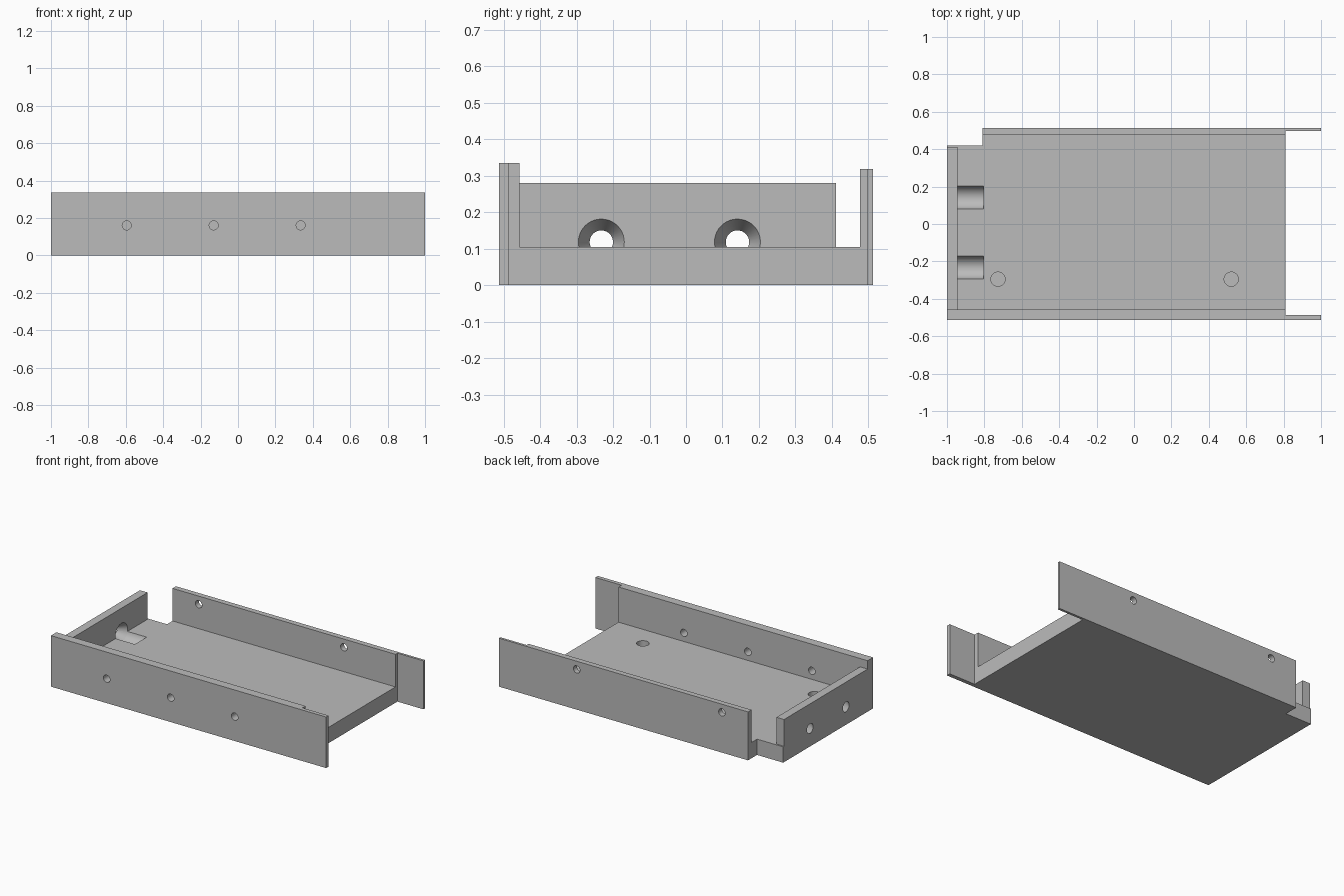
import bpy
import bmesh
import math
from mathutils import Matrix, Vector

if "Cube" in bpy.data.objects:
    bpy.data.objects.remove(bpy.data.objects["Cube"])

grey = bpy.data.materials.new("plain grey")
grey.use_nodes = True
grey.diffuse_color = (0.5, 0.5, 0.5, 1)
grey.node_tree.nodes["Principled BSDF"].inputs["Base Color"].default_value = (0.5, 0.5, 0.5, 1)


def add_object(name, bm):
    bmesh.ops.recalc_face_normals(bm, faces=bm.faces)
    mesh = bpy.data.meshes.new(name)
    bm.to_mesh(mesh)
    bm.free()
    mesh.materials.append(grey)
    obj = bpy.data.objects.new(name, mesh)
    bpy.context.collection.objects.link(obj)
    return obj


def prism(name, outline, bottom, top):
    """Plan outline raised from bottom to top."""
    bm = bmesh.new()
    face = bm.faces.new([bm.verts.new((x, y, bottom)) for x, y in outline])
    grown = bmesh.ops.extrude_face_region(bm, geom=[face])["geom"]
    rise = [v for v in grown if isinstance(v, bmesh.types.BMVert)]
    bmesh.ops.translate(bm, verts=rise, vec=(0, 0, top - bottom))
    return add_object(name, bm)


def round_cutter(name, origin, axis, profile, sides=40):
    """Closed turned shape; profile holds (distance along axis, radius)."""
    bm = bmesh.new()
    turn = Vector((0, 0, 1)).rotation_difference(Vector(axis)).to_matrix()
    rings = []
    for along, radius in profile:
        ring = []
        for i in range(sides):
            a = math.tau * i / sides
            p = Vector((radius * math.cos(a), radius * math.sin(a), along))
            ring.append(bm.verts.new(Vector(origin) + turn @ p))
        rings.append(ring)
    for low, high in zip(rings, rings[1:]):
        for i in range(sides):
            j = (i + 1) % sides
            bm.faces.new((low[i], low[j], high[j], high[i]))
    bm.faces.new(rings[0])
    bm.faces.new(rings[-1])
    cutter = add_object(name, bm)
    cutter.hide_render = True
    return cutter


def cut(obj, cutters):
    for cutter in cutters:
        mod = obj.modifiers.new("hole", "BOOLEAN")
        mod.operation = "DIFFERENCE"
        mod.solver = "EXACT"
        mod.object = cutter
    graph = bpy.context.evaluated_depsgraph_get()
    mesh = bpy.data.meshes.new_from_object(obj.evaluated_get(graph))
    obj.modifiers.clear()
    obj.data = mesh


# Main dimensions
half_depth = 0.513
front_in, back_in = -0.456, 0.477
floor_top = 0.104
floor_end = 0.81

# Walls, each with a thin tab past the floor's open end
front_wall = prism("front_wall", [
    (-1, -half_depth), (1, -half_depth), (1, -0.487),
    (floor_end, -0.487), (floor_end, front_in), (-1, front_in)], 0, 0.335)
back_wall = prism("back_wall", [
    (-0.81, half_depth), (1, half_depth), (1, 0.497),
    (floor_end, 0.497), (floor_end, back_in), (-0.81, back_in)], 0, 0.318)

# Thick floor with a notched corner, and the end wall standing on it
floor = prism("floor", [
    (-1, front_in), (floor_end, front_in), (floor_end, back_in),
    (-0.81, back_in), (-0.81, 0.42), (-1, 0.42)], 0, floor_top)
end_wall = prism("end_wall", [
    (-1, front_in), (-0.945, front_in), (-0.945, 0.411), (-1, 0.411)], floor_top, 0.28)

# Screw holes through the long walls
through = [(-0.1, 0.024), (0.1, 0.024)]
front_holes = [round_cutter("front_hole_cutter", (x, -0.48, 0.16), (0, 1, 0), through)
               for x in (-0.595, -0.13, 0.335)]
back_holes = [round_cutter("back_hole_cutter", (x, 0.49, 0.264), (0, 1, 0), through)
              for x in (-0.62, 0.435)]

# Blind round pockets in the floor
pockets = [round_cutter("pocket_cutter", (x, -0.295, floor_top), (0, 0, 1),
                        [(-0.08, 0.038), (0.05, 0.038)]) for x in (-0.727, 0.52)]

# Countersunk end holes continuing as round channels in the floor
channels = [round_cutter("channel_cutter", (-1, y, 0.118), (1, 0, 0),
                         [(-0.05, 0.032), (0, 0.032), (0.055, 0.063), (0.195, 0.063)])
            for y in (-0.232, 0.141)]

cut(front_wall, front_holes)
cut(back_wall, back_holes)
cut(floor, pockets + channels)
cut(end_wall, channels)
for cutter in front_holes + back_holes + pockets + channels:
    bpy.data.objects.remove(cutter)

# Smooth the bores, keep all edges crisp
bpy.ops.object.select_all(action="DESELECT")
for part in (front_wall, back_wall, floor, end_wall):
    part.select_set(True)
    bpy.context.view_layer.objects.active = part
bpy.ops.object.shade_smooth_by_angle(angle=math.radians(25))
